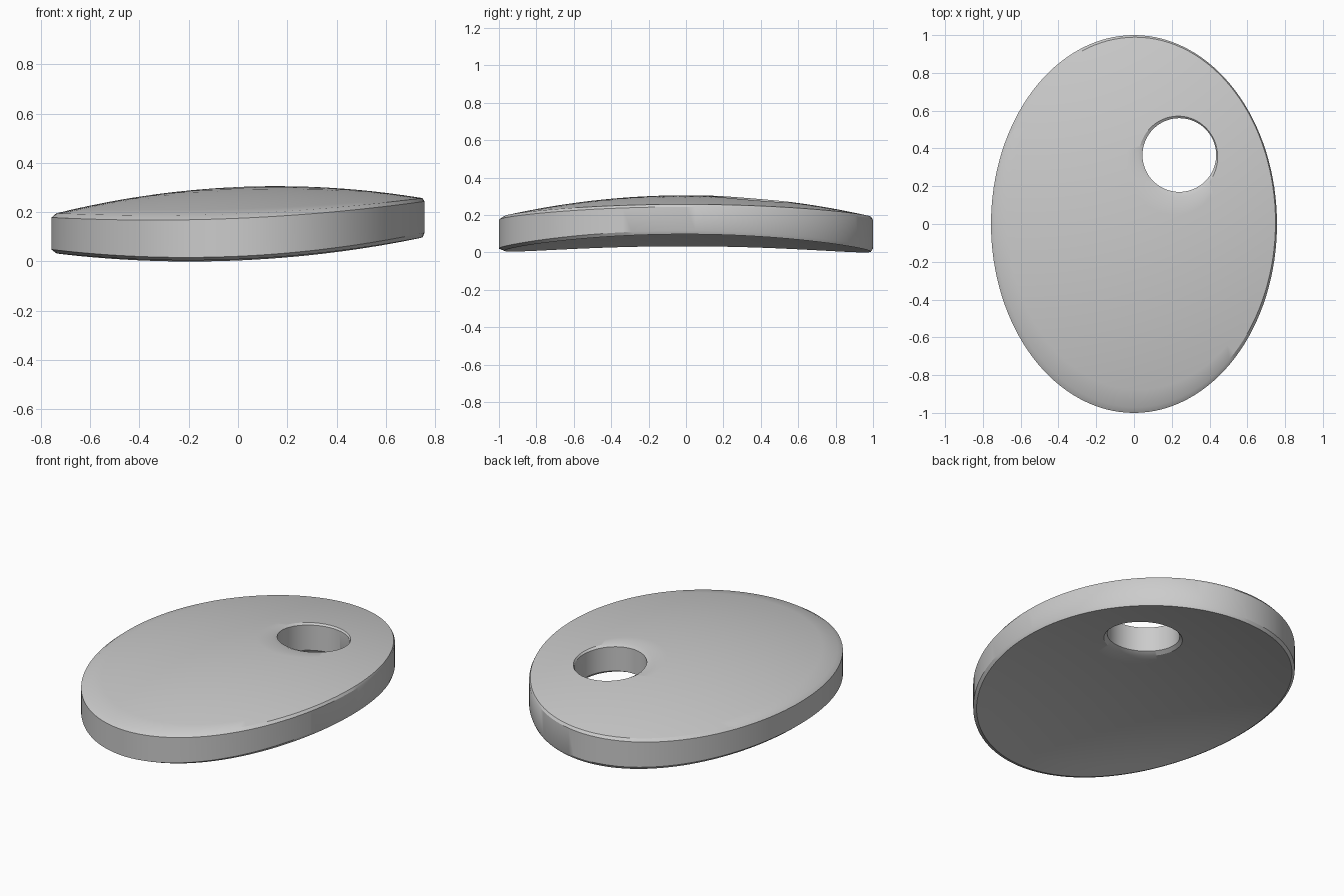
import bpy, bmesh, math

cube = bpy.data.objects.get("Cube")
if cube:
    bpy.data.objects.remove(cube, do_unlink=True)

HALF_X, HALF_Y = 0.757, 1.0            # outline
HOLE_X, HOLE_Y, HOLE_R = 0.24, 0.365, 0.195
SEGMENTS, RINGS = 128, 12
EDGE = 0.025                           # worn edge, as a fraction of the span


def top_z(x, y):
    return 0.304 + 0.043 * x - 0.138 * x * x - 0.115 * y * y


def bottom_z(x, y):
    return 0.133 + 0.045 * x - 0.12 * x * x - 0.13 * y * y


# Cross-section from hole to rim: (fraction outwards, surface, height offset)
span = [EDGE + (1 - 2 * EDGE) * i / RINGS for i in range(RINGS + 1)]
section = [(0, top_z, -0.01)]
section += [(t, top_z, 0) for t in span]
section += [(1, top_z, -0.012), (1, bottom_z, 0.02)]
section += [(t, bottom_z, 0) for t in reversed(span)]
section += [(0, bottom_z, 0.015)]

# Sweep the section around the hole, blending circle into oval
bm = bmesh.new()
loops = []
for i in range(SEGMENTS):
    angle = 2 * math.pi * i / SEGMENTS
    c, s = math.cos(angle), math.sin(angle)
    loop = []
    for t, surface, offset in section:
        x = (1 - t) * (HOLE_X + HOLE_R * c) + t * HALF_X * c
        y = (1 - t) * (HOLE_Y + HOLE_R * s) + t * HALF_Y * s
        loop.append(bm.verts.new((x, y, surface(x, y) + offset)))
    loops.append(loop)
count = len(section)
for i, loop in enumerate(loops):
    following = loops[(i + 1) % SEGMENTS]
    for j in range(count):
        k = (j + 1) % count
        bm.faces.new((loop[j], loop[k], following[k], following[j]))
bmesh.ops.recalc_face_normals(bm, faces=bm.faces)

# Rest the lowest point on the ground
lowest = min(v.co.z for v in bm.verts)
bmesh.ops.translate(bm, verts=bm.verts, vec=(0, 0, -lowest))

mesh = bpy.data.meshes.new("oval_palette_board")
bm.to_mesh(mesh)
bm.free()
board = bpy.data.objects.new("oval_palette_board", mesh)
bpy.context.collection.objects.link(board)

# Plain grey finish
grey = bpy.data.materials.new("plain grey")
grey.use_nodes = True
colour = (0.6, 0.6, 0.6, 1)
grey.diffuse_color = colour
grey.node_tree.nodes["Principled BSDF"].inputs["Base Color"].default_value = colour
mesh.materials.append(grey)

bpy.ops.object.select_all(action="DESELECT")
board.select_set(True)
bpy.context.view_layer.objects.active = board
bpy.ops.object.shade_smooth_by_angle(angle=math.radians(30))
